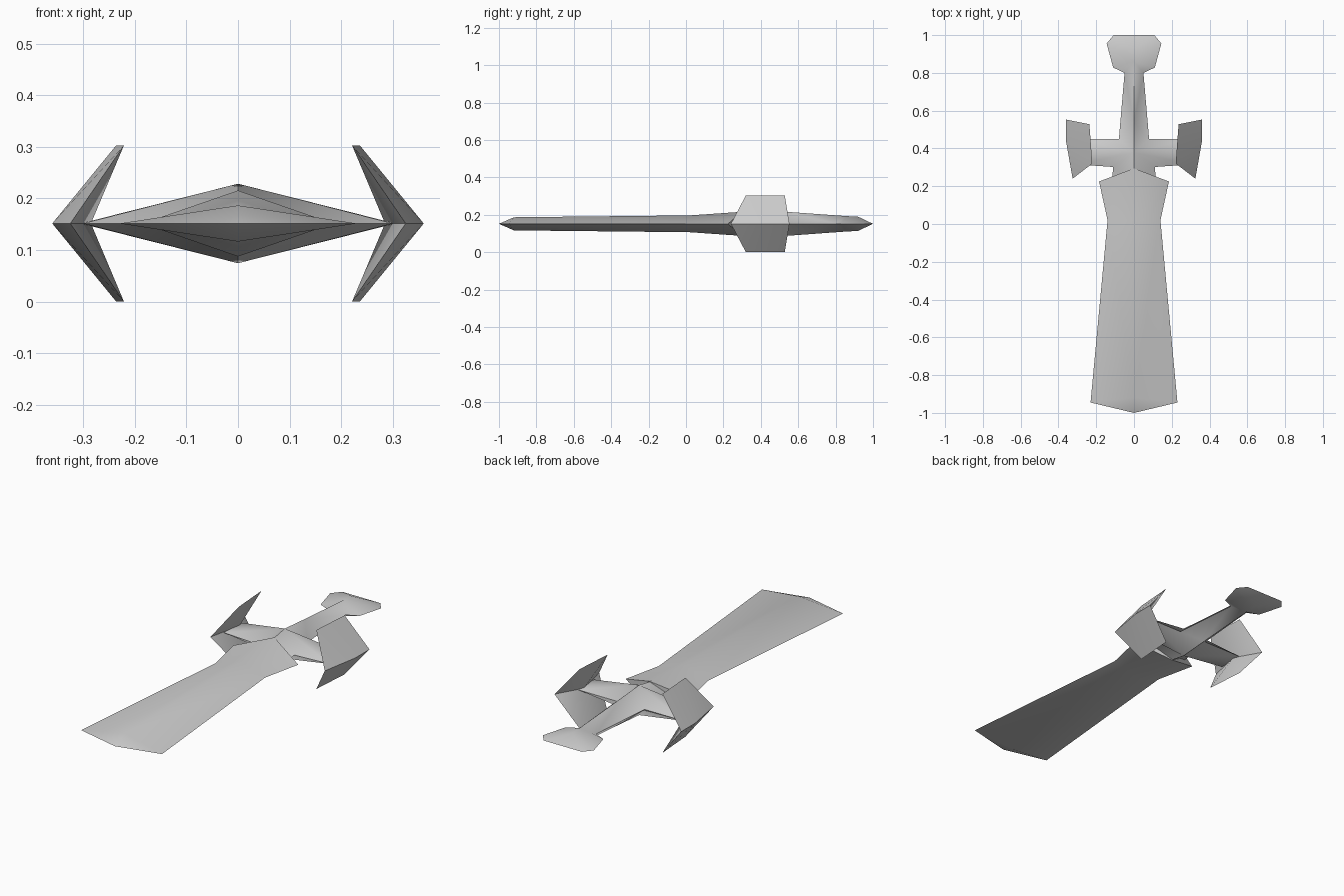
import bpy, math

cube = bpy.data.objects.get("Cube")
if cube:
    bpy.data.objects.remove(cube, do_unlink=True)

MID = 0.1515  # height of the symmetry plane

steel = bpy.data.materials.new("grey steel")
steel.use_nodes = True
steel.diffuse_color = (0.6, 0.6, 0.6, 1)
steel.node_tree.nodes["Principled BSDF"].inputs["Base Color"].default_value = (0.6, 0.6, 0.6, 1)


def mirrored_part(name, points, faces, angle):
    """Build one quarter, then mirror it left/right and up/down."""
    keys = list(points)
    mesh = bpy.data.meshes.new(name)
    mesh.from_pydata(list(points.values()), [], [[keys.index(k) for k in f.split()] for f in faces])
    mesh.materials.append(steel)
    obj = bpy.data.objects.new(name, mesh)
    bpy.context.collection.objects.link(obj)
    obj.location.z = MID
    bpy.ops.object.select_all(action='DESELECT')
    obj.select_set(True)
    bpy.context.view_layer.objects.active = obj
    mod = obj.modifiers.new("mirror", 'MIRROR')
    mod.use_axis = (True, False, True)
    mod.merge_threshold = 0.0005
    bpy.ops.object.modifier_apply(modifier=mod.name)
    bpy.ops.object.shade_smooth_by_angle(angle=math.radians(angle))
    return obj


# Blade: flared diamond section with a pointed tip and a collar end
mirrored_part("blade", {
    "tip": (0, -1, 0), "corner": (0.23, -0.945, 0), "ridge_tip": (0, -0.92, 0.035),
    "ridge_waist": (0, 0.02, 0.045), "waist": (0.14, 0.02, 0),
    "ridge_end": (0, 0.295, 0.064), "shoulder": (0.185, 0.225, 0), "end": (0, 0.295, 0),
}, [
    "tip corner ridge_tip",
    "ridge_tip corner waist ridge_waist",
    "ridge_waist waist shoulder ridge_end",
    "ridge_end shoulder end",
], 40)

# Hilt: blade socket, cross arms, grip and pommel
mirrored_part("hilt", {
    "socket_top": (0, 0.2, 0.045), "socket_mid": (0, 0.2, 0), "socket": (0.12, 0.2, 0),
    "arm_front": (0.11, 0.302, 0), "arm_front_end": (0.3, 0.315, 0),
    "arm_tip": (0.305, 0.38, 0), "arm_back_end": (0.3, 0.45, 0), "arm_back": (0.08, 0.45, 0),
    "peak": (0, 0.38, 0.077), "grip_top": (0, 0.54, 0.064), "grip_end": (0, 0.86, 0.041),
    "neck": (0.05, 0.8, 0), "pommel_in": (0.11, 0.828, 0), "pommel_side": (0.145, 0.955, 0),
    "pommel_out": (0.108, 1, 0), "pommel_top": (0, 0.92, 0.038), "pommel_end": (0, 1, 0),
}, [
    "socket_top socket_mid socket",
    "socket_top socket arm_front peak",
    "peak arm_front arm_front_end arm_tip",
    "peak arm_tip arm_back_end arm_back",
    "peak arm_back grip_top",
    "grip_top arm_back neck grip_end",
    "grip_end neck pommel_in",
    "grip_end pommel_in pommel_side pommel_top",
    "pommel_top pommel_side pommel_out pommel_end",
], 50)

# Guard wings: faceted chevron plates at the ends of the arms
mirrored_part("guard_wings", {
    "front": (0.325, 0.24, 0), "outer": (0.36, 0.44, 0), "back": (0.36, 0.553, 0),
    "top_front": (0.221, 0.32, 0.1515), "top_back": (0.236, 0.528, 0.1515),
    "inner": (0.285, 0.42, 0),
}, [
    "front outer top_front",
    "outer back top_back top_front",
    "front top_front inner",
    "inner top_front top_back",
    "inner top_back back",
], 30)
